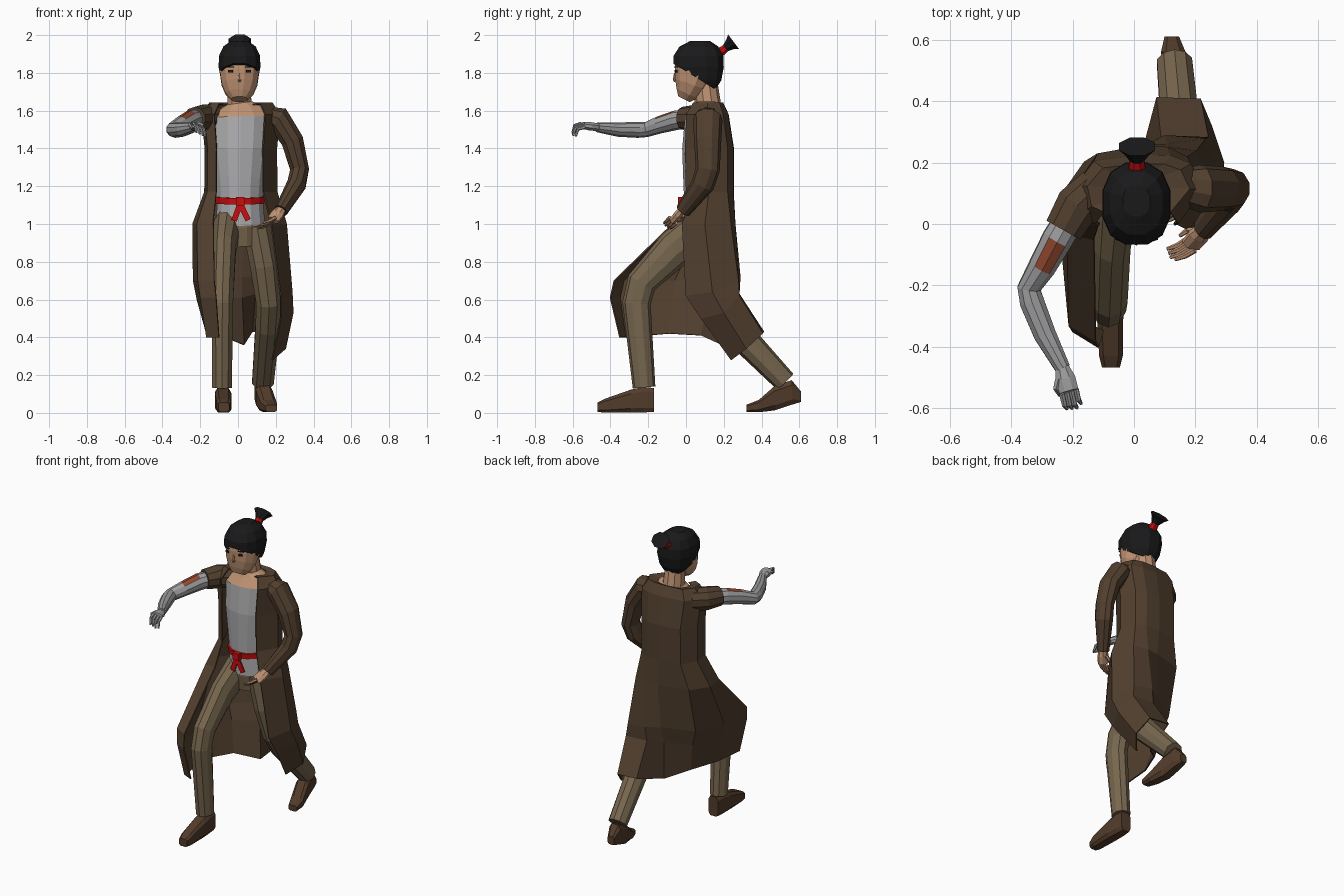
import bpy, bmesh, math
from mathutils import Vector


def mat(name, r, g, b):
    m = bpy.data.materials.new(name)
    m.diffuse_color = (r, g, b, 1)
    return m


COAT = mat("coat brown", .083, .050, .028)
PANTS = mat("trouser khaki", .185, .135, .077)
SHOE = mat("shoe brown", .085, .045, .024)
SKIN = mat("skin", .52, .29, .17)
SHIRT = mat("shirt grey", .42, .42, .43)
METAL = mat("metal grey", .34, .34, .35)
RED = mat("sash red", .60, .004, .004)
RUST = mat("rust patch", .29, .066, .03)
HAIR = mat("hair black", .010, .010, .011)


def finish(name, bm, *mats):
    bmesh.ops.recalc_face_normals(bm, faces=bm.faces)
    me = bpy.data.meshes.new(name)
    bm.to_mesh(me)
    bm.free()
    for m in mats:
        me.materials.append(m)
    ob = bpy.data.objects.new(name, me)
    bpy.context.collection.objects.link(ob)
    return ob


def tube(name, pts, m, sides=10, axis=None, power=1.0, rule=None, extra=(), cut=None):
    """Loft through (x, y, z, half width, half depth) stations."""
    bm = bmesh.new()
    P = [Vector(p[:3]) for p in pts]
    rings = []
    for i, p in enumerate(pts):
        if axis:
            t = Vector(axis)
        else:
            t = Vector()
            if i:
                t += (P[i] - P[i - 1]).normalized()
            if i < len(P) - 1:
                t += (P[i + 1] - P[i]).normalized()
            t.normalize()
        s = Vector((1, 0, 0))
        s = (s - t * s.dot(t)).normalized()
        o = t.cross(s)
        ring = []
        for k in range(sides):
            a = 2 * math.pi * (k + .5) / sides
            c, d = math.cos(a), math.sin(a)
            c = math.copysign(abs(c) ** power, c)
            d = math.copysign(abs(d) ** power, d)
            ring.append(bm.verts.new(P[i] + s * c * p[3] + o * d * p[-1]))
        rings.append(ring)
    for a, b in zip(rings, rings[1:]):
        for k in range(sides):
            j = (k + 1) % sides
            bm.faces.new((a[k], a[j], b[j], b[k]))
    bm.faces.new(rings[0])
    bm.faces.new(rings[-1])
    if cut:  # trim along a plane (point, normal) and close the hole
        bmesh.ops.bisect_plane(bm, geom=bm.verts[:] + bm.edges[:] + bm.faces[:],
                               plane_co=cut[0], plane_no=cut[1], clear_inner=True)
        bmesh.ops.holes_fill(bm, edges=[e for e in bm.edges if e.is_boundary], sides=0)
    if rule:
        for f in bm.faces:
            f.material_index = rule(f.calc_center_median())
    return finish(name, bm, m, *extra)


def plate(name, loc, size, m, rot=(0, 0, 0)):
    bm = bmesh.new()
    bmesh.ops.create_cube(bm, size=1)
    bmesh.ops.scale(bm, vec=size, verts=bm.verts)
    ob = finish(name, bm, m)
    ob.location, ob.rotation_euler = loc, rot
    return ob


def hand(name, wrist, knuckle, side, tip, curl, m):
    w, k, s, t, c = map(Vector, (wrist, knuckle, side, tip, curl))
    tube(name + "_palm", [(*w, .024, .022), (*(w.lerp(k, .5)), .036, .024), (*k, .034, .02)], m, 8)
    for i in range(4):
        a = k + s * (i - 1.5) * .019
        b = a + t * (.85 + .1 * (i % 3))
        tube(f"{name}_finger_{i + 1}", [(*a, .010), (*b, .009), (*(b + c), .006)], m, 6)
    a = w.lerp(k, .4) - s * .025
    tube(name + "_thumb", [(*a, .012), (*(a - s * .018 + t * .6), .010), (*(a - s * .012 + t * 1.1 + c * .3), .006)], m, 6)


# Torso, neck and sash
tube("torso", [(.015, .11, .99, .132, .118), (.01, .11, 1.13, .125, .12), (.01, .105, 1.25, .135, .12),
               (.012, .105, 1.40, .155, .125), (.015, .105, 1.565, .165, .11), (.012, .11, 1.61, .13, .08),
               (.008, .11, 1.64, .07, .065)], SHIRT, 14, rule=lambda c: int(c.z > 1.575), extra=(SKIN,))
tube("neck", [(.008, .12, 1.60, .070, .07), (.006, .10, 1.76, .06, .065)], SKIN)
tube("sash", [(.01, .11, 1.11, .132, .128), (.01, .108, 1.145, .136, .13)], RED, 14)
plate("sash_knot", (.012, -.028, 1.12), (.045, .03, .045), RED)
for x, r in ((-.004, .35), (.032, -.45)):
    plate("sash_tail", (x, -.026, 1.065), (.03, .009, .10), RED, (0, r, 0))

# Trousers
tube("pelvis", [(.02, .11, .88, .11, .10), (.015, .11, .98, .128, .115), (.01, .11, 1.02, .12, .11)], PANTS, 12)
tube("right_leg", [(-.055, .10, .99, .075, .11), (-.072, -.06, .87, .064, .10), (-.08, -.235, .69, .062, .08),
                   (-.083, -.262, .58, .06, .075), (-.085, -.222, .135, .055, .06)], PANTS)
tube("left_leg", [(.10, .11, .99, .08, .11), (.14, .115, .78, .08, .10), (.165, .15, .59, .072, .085),
                  (.157, .24, .46, .068, .08), (.132, .525, .165, .06, .06)], PANTS)

# Shoes
tube("right_shoe", [(-.08, -.17, .068, .036, .066), (-.08, -.225, .07, .042, .07), (-.078, -.29, .063, .045, .063),
                    (-.075, -.43, .038, .040, .038), (-.075, -.468, .03, .03, .026)],
     SHOE, 8, axis=(0, -1, 0), power=.5)
tube("left_shoe", [(.123, .61, .085, .025, .028), (.128, .56, .108, .042, .068), (.14, .47, .078, .046, .068),
                   (.162, .385, .036, .045, .034), (.176, .32, .024, .032, .02)],
     SHOE, 8, axis=(0, -1, 0), power=.6)

# Coat: a rounded open outline for the body, then hand-set rows for the swung skirt
outline = [(-.68, -.95), (-.92, -.7), (-1, .1), (-.7, .82), (0, 1), (.5, .98), (.82, .75), (1, 0), (.62, -.95)]
body = [(1.63, .01, .115, .105, .058), (1.64, .015, .115, .165, .08), (1.58, .015, .11, .205, .112),
        (1.40, .015, .12, .188, .13), (1.17, .015, .122, .19, .127)]
skirt = [
    [(-.13, -.05, 1.02), (-.215, -.03, 1.0), (-.238, .09, 1.0), (-.16, .20, 1.0), (.03, .25, 1.0),
     (.11, .258, 1.0), (.20, .235, 1.0), (.255, .10, 1.0), (.175, -.02, 1.0)],
    [(-.125, -.38, .70), (-.21, -.33, .70), (-.235, -.06, .70), (-.16, .13, .70), (.02, .235, .72),
     (.10, .285, .72), (.23, .275, .70), (.285, .14, .64), (.225, .0, .62)],
    [(-.115, -.40, .61), (-.197, -.35, .61), (-.215, -.07, .60), (-.13, .12, .60), (.02, .20, .61),
     (.09, .28, .63), (.24, .28, .62), (.29, .20, .53), (.225, .08, .50)],
    [(-.10, -.35, .40), (-.165, -.32, .40), (-.165, -.09, .42), (-.09, .08, .41), (.03, .19, .36),
     (.075, .41, .43), (.215, .405, .42), (.25, .32, .34), (.18, .24, .28)]]
rows = [[(cx + u * rx, cy + v * ry, z) for u, v in outline] for z, cx, cy, rx, ry in body] + skirt
bm = bmesh.new()
grid = [[bm.verts.new(p) for p in r] for r in rows]
for a, b in zip(grid, grid[1:]):
    for k in range(len(outline) - 1):
        bm.faces.new((a[k], a[k + 1], b[k + 1], b[k]))
coat = finish("coat", bm, COAT)
sol = coat.modifiers.new("cloth", 'SOLIDIFY')
sol.thickness, sol.offset = .008, 0

# Coat sleeves, one torn short at the shoulder
tube("short_sleeve", [(-.12, .12, 1.56, .07, .07), (-.185, .06, 1.56, .075, .073), (-.23, -.02, 1.56, .066, .06)], COAT)
tube("long_sleeve", [(.13, .12, 1.575, .05, .055), (.215, .115, 1.555, .07, .078), (.288, .115, 1.44, .062, .072),
                     (.326, .115, 1.29, .052, .064), (.310, .09, 1.21, .052, .062), (.228, -.015, 1.07, .036, .042)], COAT)

# Metal arm with a rust patch on its upper faces, and both hands
tube("metal_arm", [(-.19, .05, 1.56, .05), (-.25, -.05, 1.55, .052), (-.30, -.14, 1.525, .046), (-.342, -.21, 1.50, .04),
                   (-.332, -.255, 1.498, .042), (-.29, -.36, 1.50, .038), (-.232, -.47, 1.512, .026)], METAL,
     rule=lambda c: int(-.13 < c.y < -.06 and c.z > 1.57), extra=(RUST,))
hand("metal_hand", (-.235, -.465, 1.512), (-.212, -.545, 1.522), (.8, .3, -.35), (.010, -.042, -.012), (.008, -.012, -.038), METAL)
hand("bare_hand", (.235, -.01, 1.085), (.185, -.068, 1.02), (.45, -.6, .5), (-.036, -.022, -.022), (-.034, -.012, -.010), SKIN)

# Head and face
tube("head", [(.008, -.01, 1.66, .045, .035), (.008, .005, 1.69, .076, .062), (.008, .025, 1.74, .098, .090),
              (.008, .042, 1.80, .107, .108), (.008, .052, 1.85, .104, .112), (.008, .06, 1.91, .08, .09)], SKIN, 12)
tube("nose", [(.008, -.057, 1.80, .006), (.008, -.060, 1.765, .010), (.008, -.055, 1.755, .008)], SKIN, 6)
for s in (-1, 1):
    plate("eye", (.008 + s * .047, -.054, 1.808), (.024, .009, .012), HAIR, (0, 0, s * .3))
    plate("eyebrow", (.008 + s * .05, -.053, 1.832), (.04, .009, .005), HAIR, (0, 0, s * .3))

# Hair cap trimmed along a slanted hairline, with a tied tuft
tube("hair", [(.008, .095, 1.70, .065, .055), (.008, .075, 1.76, .10, .115), (.008, .066, 1.83, .114, .138),
              (.008, .066, 1.89, .112, .136), (.008, .068, 1.94, .088, .105), (.008, .075, 1.97, .045, .052)],
     HAIR, 12, axis=(0, 0, 1), power=.85, cut=((0, -.07, 1.85), (0, .14, .23)))
tube("hair_tie", [(.01, .15, 1.885, .036, .03), (.01, .215, 1.935, .024, .022)], RED, 8)
tube("hair_tuft", [(.01, .205, 1.928, .022, .02), (.01, .232, 1.950, .042, .034), (.01, .252, 1.965, .064, .052)], HAIR, 8)
